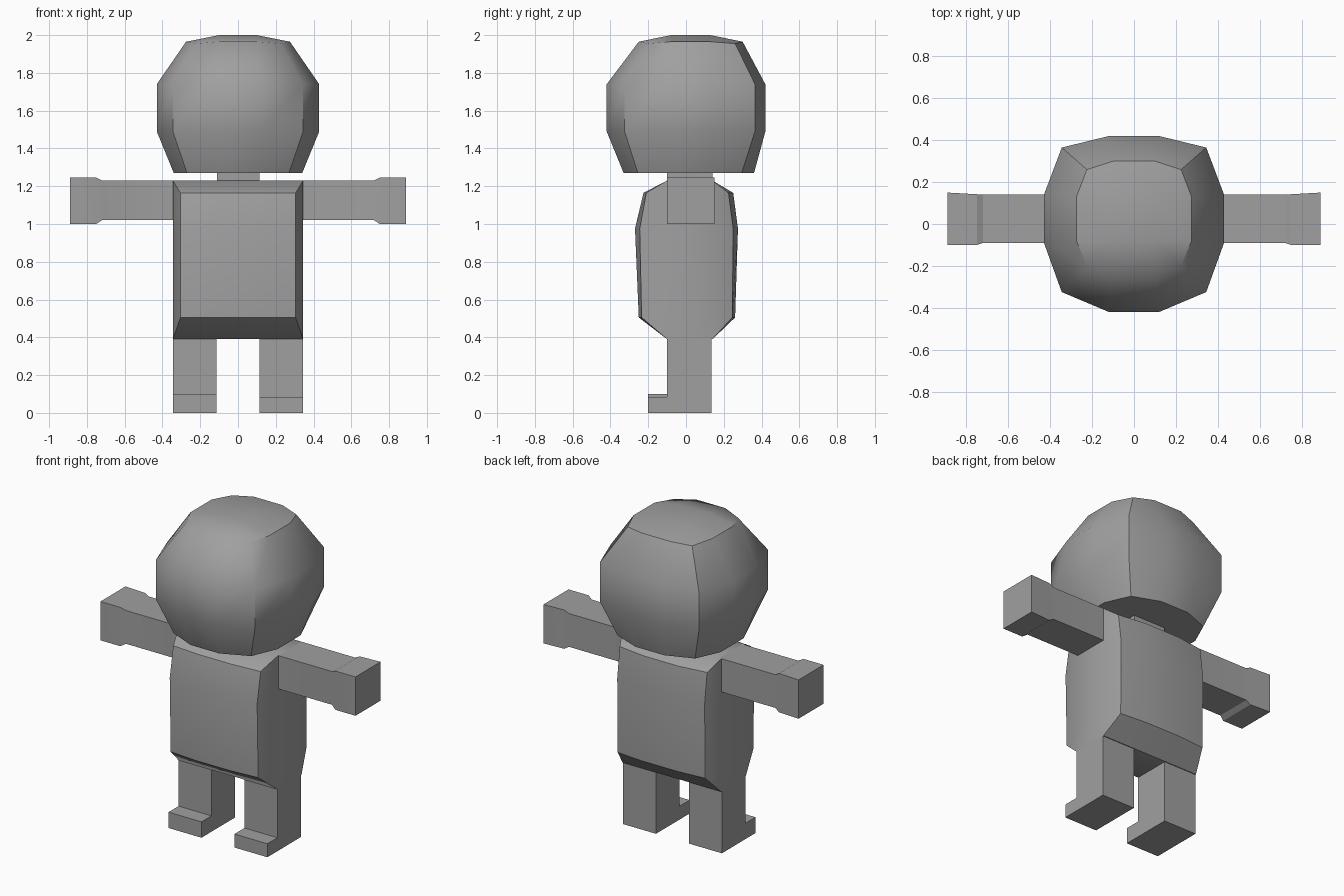
import bpy, bmesh, math

if "Cube" in bpy.data.objects:
    bpy.data.objects.remove(bpy.data.objects["Cube"])

grey = bpy.data.materials.new("plain_grey")
grey.diffuse_color = (0.35, 0.35, 0.35, 1)
grey.use_nodes = True
grey.node_tree.nodes["Principled BSDF"].inputs["Base Color"].default_value = grey.diffuse_color


def loft(name, rings, angle=40):
    """Skin a stack of equal-length rings, cap both ends, merge collapsed points."""
    bm = bmesh.new()
    loops = [[bm.verts.new(p) for p in ring] for ring in rings]
    n = len(loops[0])
    for a, b in zip(loops, loops[1:]):
        for i in range(n):
            j = (i + 1) % n
            bm.faces.new((a[i], a[j], b[j], b[i]))
    bm.faces.new(loops[0][::-1])
    bm.faces.new(loops[-1])
    bmesh.ops.remove_doubles(bm, verts=bm.verts, dist=0.0005)
    bmesh.ops.recalc_face_normals(bm, faces=bm.faces)
    mesh = bpy.data.meshes.new(name)
    bm.to_mesh(mesh)
    bm.free()
    mesh.materials.append(grey)
    obj = bpy.data.objects.new(name, mesh)
    bpy.context.collection.objects.link(obj)
    bpy.ops.object.select_all(action='DESELECT')
    obj.select_set(True)
    bpy.context.view_layer.objects.active = obj
    bpy.ops.object.shade_smooth_by_angle(angle=math.radians(angle))
    return obj


def bulged_ring(z, side, corner, mid, front, front_corner, back_corner, back,
                y0=-0.09, y1=0.14, corner_z=None):
    """Twelve-point rounded square: three spans on each side."""
    c = z if corner_z is None else corner_z
    right = [(mid, front, z), (corner, front_corner, c), (side, y0, z),
             (side, y1, z), (corner, back_corner, c), (mid, back, z)]
    return right + [(-x, y, h) for x, y, h in reversed(right)]


def box(name, x0, x1, y0, y1, z0, z1):
    return loft(name, [[(x0, y0, z), (x1, y0, z), (x1, y1, z), (x0, y1, z)]
                       for z in (z0, z1)])


# Head: rounded cube, cut flat underneath
loft("head", [
    bulged_ring(1.27, 0.34, 0.27, 0.10, -0.33, -0.255, 0.295, 0.36),
    bulged_ring(1.49, 0.43, 0.345, 0.12, -0.42, -0.325, 0.365, 0.42),
    bulged_ring(1.74, 0.43, 0.345, 0.12, -0.42, -0.325, 0.365, 0.42),
    bulged_ring(1.965, 0.275, 0.225, 0.10, -0.25, -0.20, 0.26, 0.30, -0.08, 0.13, 1.955),
    bulged_ring(2.0, 0.10, 0.10, 0.10, -0.08, -0.08, 0.13, 0.13, -0.08, 0.13),
])

# Neck
box("neck", -0.11, 0.115, -0.10, 0.14, 1.20, 1.28)

# Torso: bulging front and back, flat sides
loft("torso", [
    bulged_ring(0.39, 0.345, 0.345, 0.12, -0.10, -0.10, 0.14, 0.14, -0.10),
    bulged_ring(0.505, 0.345, 0.305, 0.12, -0.25, -0.235, 0.245, 0.26, -0.10),
    bulged_ring(0.975, 0.345, 0.305, 0.12, -0.27, -0.245, 0.25, 0.275, -0.10),
    bulged_ring(1.165, 0.345, 0.305, 0.12, -0.225, -0.21, 0.225, 0.25, -0.10),
    bulged_ring(1.23, 0.345, 0.345, 0.12, -0.10, -0.10, 0.14, 0.14, -0.10),
])

for side, s in (("left", 1), ("right", -1)):
    # Arm with slightly flared hand: x, front y, back y, low z, high z
    sections = [(0.33, -0.09, 0.14, 1.02, 1.23), (0.72, -0.09, 0.14, 1.02, 1.23),
                (0.75, -0.10, 0.142, 1.0, 1.245), (0.89, -0.10, 0.15, 1.0, 1.245)]
    loft(side + "_arm", [[(s * x, a, lo), (s * x, b, lo), (s * x, b, hi), (s * x, a, hi)]
                         for x, a, b, lo, hi in sections], 25)
    # Leg and forward toe
    x0, x1 = sorted((s * 0.115, s * 0.345))
    box(side + "_leg", x0, x1, -0.10, 0.135, 0, 0.40)
    box(side + "_toe", x0, x1, -0.20, -0.10, 0, 0.085 if s > 0 else 0.10)
